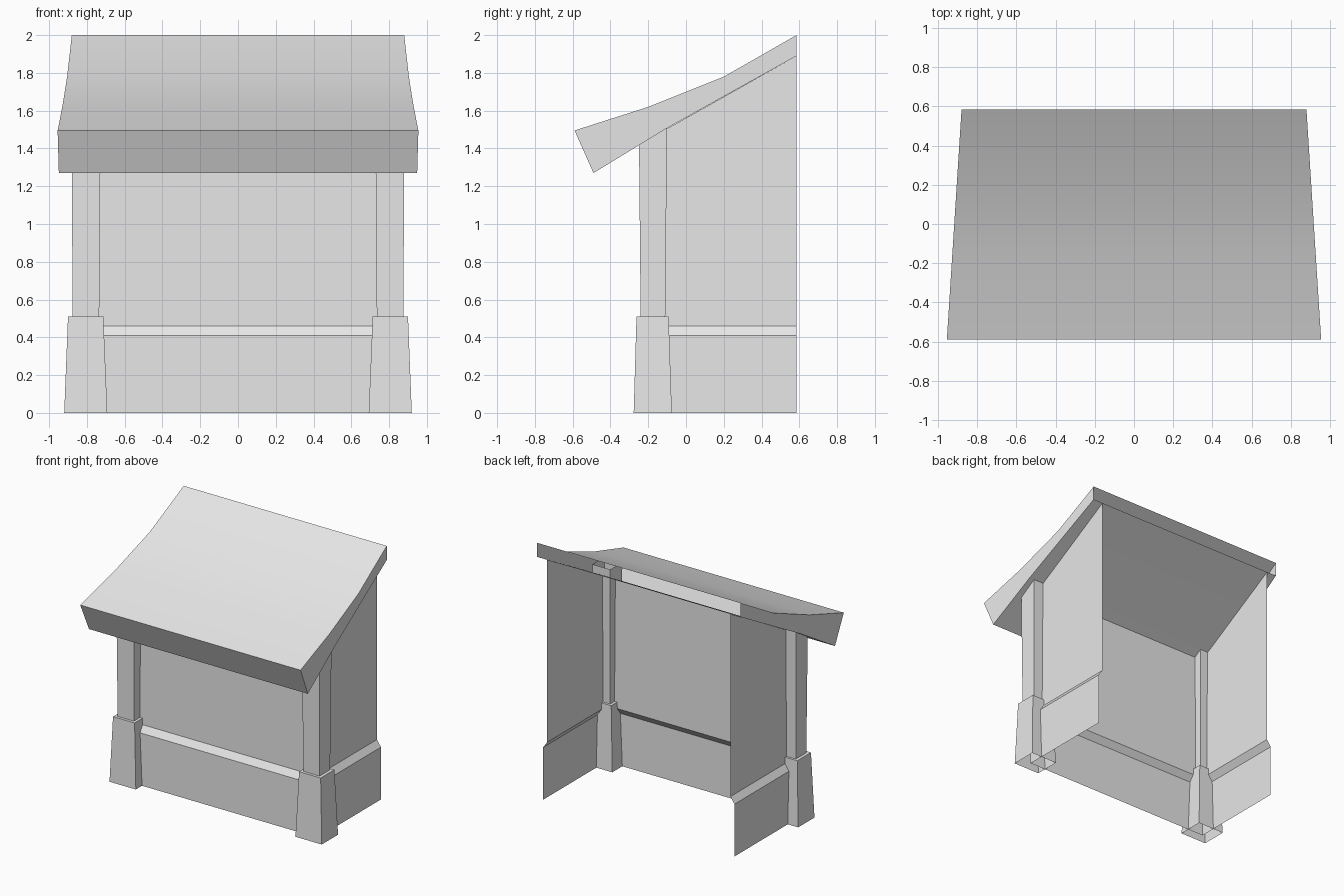
import bpy
import math

cube = bpy.data.objects.get("Cube")
if cube:
    bpy.data.objects.remove(cube, do_unlink=True)

# Single plain grey
grey = bpy.data.materials.new("plain_grey")
grey.use_nodes = True
colour = (0.8, 0.8, 0.8, 1.0)
grey.diffuse_color = colour
grey.node_tree.nodes["Principled BSDF"].inputs["Base Color"].default_value = colour


def make_object(name, verts, faces):
    mesh = bpy.data.meshes.new(name)
    mesh.from_pydata(verts, [], faces)
    mesh.materials.append(grey)
    obj = bpy.data.objects.new(name, mesh)
    bpy.context.collection.objects.link(obj)
    return obj


def strips(rows, closed):
    """Join equal rows of points, bottom to top, with quads facing outward."""
    n = len(rows[0])
    verts = [p for row in rows for p in row]
    faces = []
    for r in range(len(rows) - 1):
        for i in range(n if closed else n - 1):
            j = (i + 1) % n
            faces.append((r * n + i, r * n + j, (r + 1) * n + j, (r + 1) * n + i))
    return verts, faces


def rectangle(x0, x1, y0, y1, z):
    return [(x0, y0, z), (x1, y0, z), (x1, y1, z), (x0, y1, z)]


BACK = 0.585
ROOF_TOP = [(BACK, 2.0), (0.2, 1.78), (-0.2, 1.62), (-0.59, 1.495)]
ROOF_UNDER = [(-0.49, 1.27), (-0.10, 1.508), (BACK, 1.89)]


def underside(y):
    for (ya, za), (yb, zb) in zip(ROOF_UNDER, ROOF_UNDER[1:]):
        if y <= yb:
            return za + (zb - za) * (y - ya) / (yb - ya)
    return zb


# Roof: hollow, curved on top, wider at the eave, open at the back
def half_width(y):
    return 0.88 + 0.075 * (BACK - y) / (BACK + 0.59)


profile = ROOF_TOP + ROOF_UNDER
n = len(profile)
verts = [(side * half_width(y), y, z) for side in (-1, 1) for y, z in profile]
faces = [(i + 1, n + i + 1, n + i, i) for i in range(n - 1)]
faces += [tuple(range(n, 2 * n)), tuple(reversed(range(n)))]
roof = make_object("roof", verts, faces)
bpy.ops.object.select_all(action="DESELECT")
roof.select_set(True)
bpy.context.view_layer.objects.active = roof
bpy.ops.object.shade_smooth_by_angle(angle=math.radians(30))


# Walls: one thin sheet around three sides with a sloped ledge
def wall_row(x, y, z=None):
    path = [(-x, BACK), (-x, y), (x, y), (x, BACK)]
    return [(px, py, underside(py) if z is None else z) for px, py in path]


make_object("walls", *strips([
    wall_row(0.83, -0.20, 0.0),
    wall_row(0.83, -0.20, 0.41),
    wall_row(0.795, -0.165, 0.46),
    wall_row(0.795, -0.165),
], closed=False))

# Corner posts on tapered bases
for side, label in ((1, "left"), (-1, "right")):
    def ring(inner, outer, y0, y1, z):
        x0, x1 = sorted((side * inner, side * outer))
        return rectangle(x0, x1, y0, y1, z)

    make_object(label + "_post", *strips([
        ring(0.735, 0.875, -0.24, -0.11, 0.50),
        ring(0.727, 0.882, -0.25, -0.10, 1.57),
    ], closed=True))
    verts, faces = strips([
        ring(0.692, 0.92, -0.277, -0.075, 0.0),
        ring(0.713, 0.90, -0.262, -0.092, 0.51),
    ], closed=True)
    make_object(label + "_post_base", verts, faces + [(4, 5, 6, 7)])
